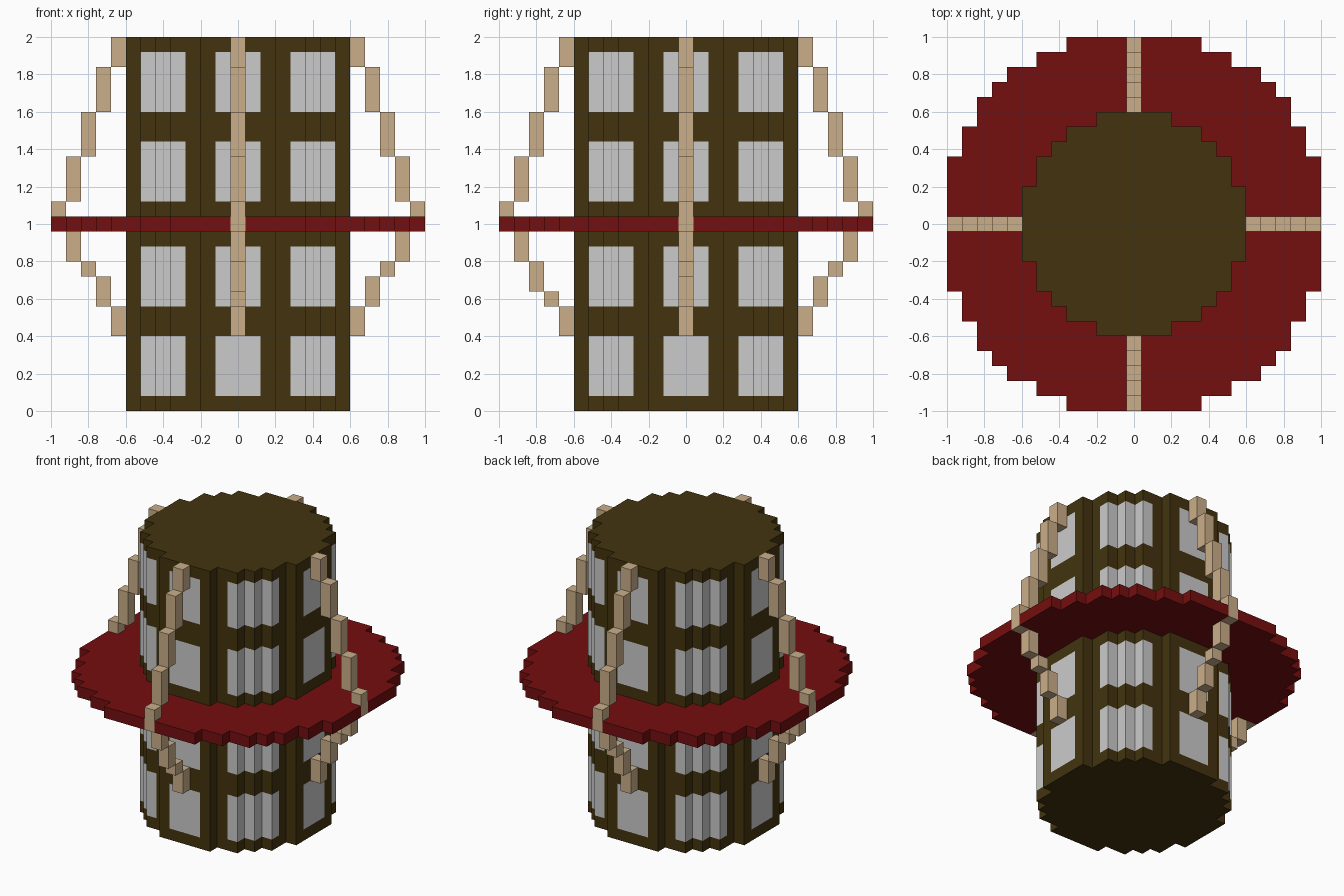
import bpy, bmesh
from mathutils import Matrix
from math import pi

if "Cube" in bpy.data.objects:
    bpy.data.objects.remove(bpy.data.objects["Cube"])


def material(name, rgb):
    m = bpy.data.materials.new(name)
    m.diffuse_color = (*rgb, 1)
    m.use_nodes = True
    m.node_tree.nodes["Principled BSDF"].inputs["Base Color"].default_value = m.diffuse_color
    return m


brown = material("dark brown", (0.056, 0.034, 0.0045))
grey = material("pale grey", (0.60, 0.60, 0.60))
red = material("dark red", (0.178, 0.0044, 0.0048))
tan = material("tan", (0.60, 0.43, 0.255))


def finish(bm, name, mats):
    bmesh.ops.recalc_face_normals(bm, faces=bm.faces)
    mesh = bpy.data.meshes.new(name)
    bm.to_mesh(mesh)
    bm.free()
    for m in mats:
        mesh.materials.append(m)
    obj = bpy.data.objects.new(name, mesh)
    bpy.context.collection.objects.link(obj)
    return obj


def four_way(quadrant):
    """Repeat a quarter outline by turning it 90 degrees three times."""
    out, pts = [], list(quadrant)
    for _ in range(4):
        out += pts
        pts = [(-y, x) for x, y in pts]
    return out


def mirrored(half):
    """Complete a quarter outline across its diagonal."""
    return half + [(y, x) for x, y in reversed(half) if abs(x - y) > 1e-6]


def stack(outline, levels):
    """Closed wall through the given heights, with both end caps."""
    bm = bmesh.new()
    rings = [[bm.verts.new((x, y, z)) for x, y in outline] for z in levels]
    n = len(outline)
    for a, b in zip(rings, rings[1:]):
        for i in range(n):
            j = (i + 1) % n
            bm.faces.new((a[i], a[j], b[j], b[i]))
    bm.faces.new(rings[0])
    bm.faces.new(rings[-1])
    return bm


# Stepped round tower; extra outline points mark the window edges
half = [(0.6, 0.12), (0.6, 0.2), (0.52, 0.2), (0.52, 0.28), (0.52, 0.36),
        (0.44, 0.36), (0.44, 0.44)]
windows = [(0.08, 0.40), (0.56, 0.88), (1.12, 1.44), (1.60, 1.92)]
levels = [0] + [z for w in windows for z in w] + [2]
bm = stack(four_way(mirrored(half)), levels)
for f in bm.faces:
    c = f.calc_center_median()
    in_row = any(a < c.z < b for a, b in windows)
    x, y = abs(c.x), abs(c.y)
    in_column = min(x, y) < 0.12 or min(x, y) > 0.28
    if len(f.verts) == 4 and in_row and in_column:
        f.material_index = 1
finish(bm, "tower", [brown, grey])

# Stepped ring disc, notched where the ribs pass through its rim
half = [(0.92, 0.04), (1, 0.04), (1, 0.36), (0.92, 0.36), (0.92, 0.52),
        (0.84, 0.52), (0.84, 0.68), (0.76, 0.68), (0.76, 0.76)]
# the diagonal step is an outward corner
half[-1:] = [(0.76, 0.76)]
half[6:] = [(0.84, 0.68), (0.76, 0.68), (0.76, 0.76)]
finish(stack(four_way(mirrored(half)), [0.96, 1.04]), "disc", [red])

# Curved ribs made of stepped blocks: heights from the tower outwards
upper = [(1.84, 2.0), (1.60, 1.84), (1.36, 1.60), (1.12, 1.36), (0.96, 1.12)]
for i, name in enumerate(["right", "back", "left", "front"]):
    step = 0.64 if name == "front" else 0.72
    lower = [(0.40, 0.56), (0.56, step), (step, 0.80), (0.80, 0.96)]
    bm = bmesh.new()
    for blocks in (upper, lower):
        for k, (z0, z1) in enumerate(blocks):
            bmesh.ops.create_cube(bm, size=1, matrix=Matrix.Translation(
                (0.64 + 0.08 * k, 0, (z0 + z1) / 2)) @ Matrix.Diagonal((0.08, 0.08, z1 - z0, 1)))
    bm.transform(Matrix.Rotation(i * pi / 2, 4, 'Z'))
    finish(bm, name + "_rib", [tan])
